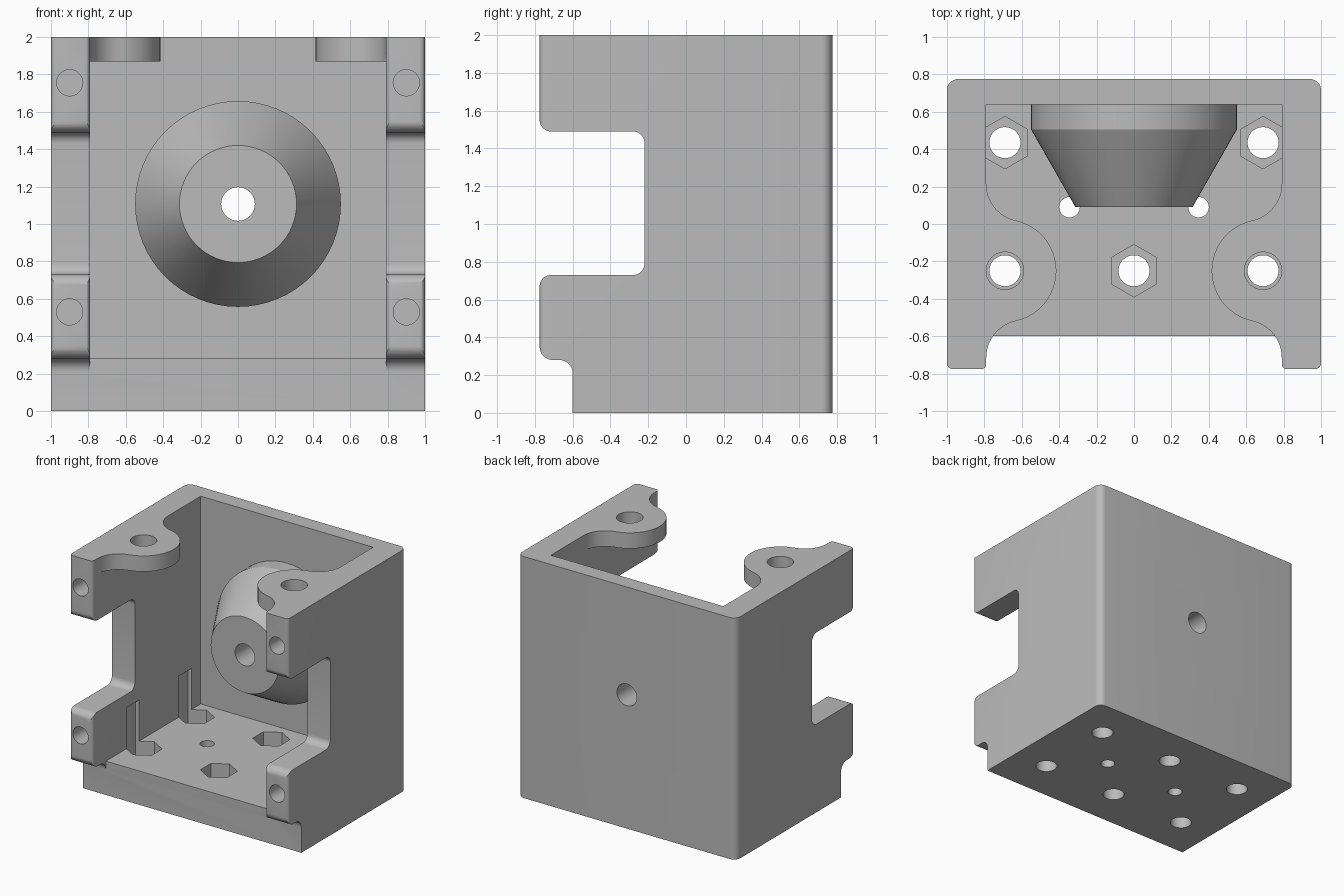
import bpy, bmesh
from math import sin, cos, pi, atan2, radians
from mathutils import Vector

cube = bpy.data.objects.get("Cube")
if cube:
    bpy.data.objects.remove(cube, do_unlink=True)

grey = bpy.data.materials.new("matte grey")
grey.use_nodes = True
COLOUR = (0.5, 0.5, 0.5, 1)
grey.diffuse_color = COLOUR
grey.node_tree.nodes["Principled BSDF"].inputs["Base Color"].default_value = COLOUR


def arc(cx, cy, r, start, end, steps=12):
    angles = [start + (end - start) * i / steps for i in range(steps + 1)]
    return [(cx + r * cos(a), cy + r * sin(a)) for a in angles]


def circle(cx, cy, r, sides=40, turn=0):
    return arc(cx, cy, r, turn, turn + 2 * pi, sides)[:-1]


def rounded(corners, steps=8):
    """Outline from right-angled corners (a, b, radius)."""
    out = []
    for i, (a, b, r) in enumerate(corners):
        p = Vector((a, b))
        if not r:
            out.append((a, b))
            continue
        u = (Vector(corners[i - 1][:2]) - p).normalized() * r
        v = (Vector(corners[(i + 1) % len(corners)][:2]) - p).normalized() * r
        for k in range(steps + 1):
            t = pi / 2 * k / steps
            out.append(tuple(p + u * (1 - sin(t)) + v * (1 - cos(t))))
    return out


def finish(name, bm):
    bmesh.ops.recalc_face_normals(bm, faces=bm.faces[:])
    mesh = bpy.data.meshes.new(name)
    bm.to_mesh(mesh)
    bm.free()
    mesh.materials.append(grey)
    obj = bpy.data.objects.new(name, mesh)
    bpy.context.collection.objects.link(obj)
    return obj


def loft(name, axis, sections, soften=0):
    """Skin equal-length outlines [(position, points)] along an axis."""
    place = {"x": lambda a, b, d: (d, a, b),
             "y": lambda a, b, d: (a, d, b),
             "z": lambda a, b, d: (a, b, d)}[axis]
    bm = bmesh.new()
    rings = [[bm.verts.new(place(a, b, d)) for a, b in pts] for d, pts in sections]
    n = len(rings[0])
    for low, high in zip(rings, rings[1:]):
        for i in range(n):
            j = (i + 1) % n
            bm.faces.new((low[i], low[j], high[j], high[i]))
    bm.faces.new(rings[0])
    bm.faces.new(rings[-1])
    if soften:
        base = set(rings[0])
        edges = [e for e in bm.edges if set(e.verts) <= base
                 and all(abs(v.co.x) < 0.8 for v in e.verts)]
        bmesh.ops.bevel(bm, geom=edges, offset=soften, segments=4,
                        affect="EDGES", profile=0.5)
    return finish(name, bm)


def prism(name, axis, points, low, high, soften=0):
    return loft(name, axis, [(low, points), (high, points)], soften)


def combine(target, tool, operation="DIFFERENCE"):
    mod = target.modifiers.new(operation.lower(), "BOOLEAN")
    mod.operation = operation
    mod.solver = "EXACT"
    mod.object = tool
    bpy.context.view_layer.objects.active = target
    bpy.ops.object.modifier_apply(modifier=mod.name)
    bpy.data.objects.remove(tool, do_unlink=True)


# Outer shell: notched side profile trimmed by the rounded plan
FRONT, BACK, INNER, FLOOR = -0.775, 0.775, 0.79, 0.28
side = rounded([(1, 0, 0), (1, 2, 0), (FRONT, 2, 0), (FRONT, 1.49, 0.06),
                (-0.22, 1.49, 0.06), (-0.22, 0.73, 0.06), (FRONT, 0.73, 0.06),
                (FRONT, FLOOR, 0.07), (-0.6, FLOOR, 0.07), (-0.6, 0, 0)])
housing = prism("bracket_housing", "x", side, -1.2, 1.2)
plan = rounded([(-1, FRONT, 0.03), (1, FRONT, 0.03), (1, BACK, 0.06), (-1, BACK, 0.06)])
combine(housing, prism("plan_trim", "z", plan, -0.5, 2.5), "INTERSECT")

# Open cavity with a softened mouth, and the recessed floor front
lip = FRONT - 0.002
cavity = rounded([(INNER, 0.64, 0), (INNER, lip, 0.03), (1.2, lip, 0), (1.2, -1, 0),
                  (-1.2, -1, 0), (-1.2, lip, 0), (-INNER, lip, 0.03), (-INNER, 0.64, 0)])
combine(housing, prism("cavity_cutter", "z", cavity, FLOOR, 3))
step = [(-INNER, -1), (INNER, -1), (INNER, -0.6), (-INNER, -0.6)]
combine(housing, prism("step_cutter", "z", step, 0.2, 0.4))

# Conical boss on the back wall, drilled through
AXIS = 1.107
boss = loft("boss", "y", [(y, circle(0, AXIS, r, 64)) for y, r in
                          ((0.09, 0.313), (0.505, 0.55), (0.7, 0.55))])
combine(housing, boss, "UNION")
combine(housing, prism("boss_hole", "y", circle(0, AXIS, 0.09), -0.2, 1))

# Top ears: round pad blended into the wall with tangent fillets
EAR_X, EAR_Y, EAR_R, FILLET = 0.69, -0.25, 0.275, 0.2
dx = EAR_X - (INNER - FILLET)
dy = ((EAR_R + FILLET) ** 2 - dx ** 2) ** 0.5
lean = atan2(dy, dx)
ear = [(0.9, EAR_Y + dy)]
ear += arc(INNER - FILLET, EAR_Y + dy, FILLET, 0, -lean)
ear += arc(EAR_X, EAR_Y, EAR_R, pi - lean, pi + lean, 24)[1:]
ear += arc(INNER - FILLET, EAR_Y - dy, FILLET, lean, 0)[1:]
ear += [(0.9, EAR_Y - dy)]
for s in (-1, 1):
    outline = [(s * x, y) for x, y in ear]
    combine(housing, prism("ear", "z", outline, 1.87, 2, 0.045), "UNION")
    combine(housing, prism("ear_hole", "z", circle(s * EAR_X, EAR_Y, 0.1), 1.5, 2.5))
    # Blind screw holes in the front arms
    for z in (0.53, 1.755):
        combine(housing, prism("arm_hole", "y", circle(s * 0.9, z, 0.07), -1, -0.4))
    # Small drain holes in the floor
    combine(housing, prism("small_hole", "z", circle(s * 0.345, 0.09, 0.055), -0.5, 0.5))

# Floor bolt holes with hexagonal nut pockets; outer pockets groove the walls
for x in (-EAR_X, 0, EAR_X):
    for y in (EAR_Y, 0.435):
        combine(housing, prism("bolt_hole", "z", circle(x, y, 0.083), -0.5, 0.5))
        pocket = circle(x, y, 0.14, 6, pi / 2)
        combine(housing, prism("nut_pocket", "z", pocket, 0.14, 0.62 if x else 0.45))

# Smooth rounded surfaces, keep machined edges sharp
bpy.ops.object.select_all(action="DESELECT")
housing.select_set(True)
bpy.context.view_layer.objects.active = housing
bpy.ops.object.shade_smooth_by_angle(angle=radians(25))
